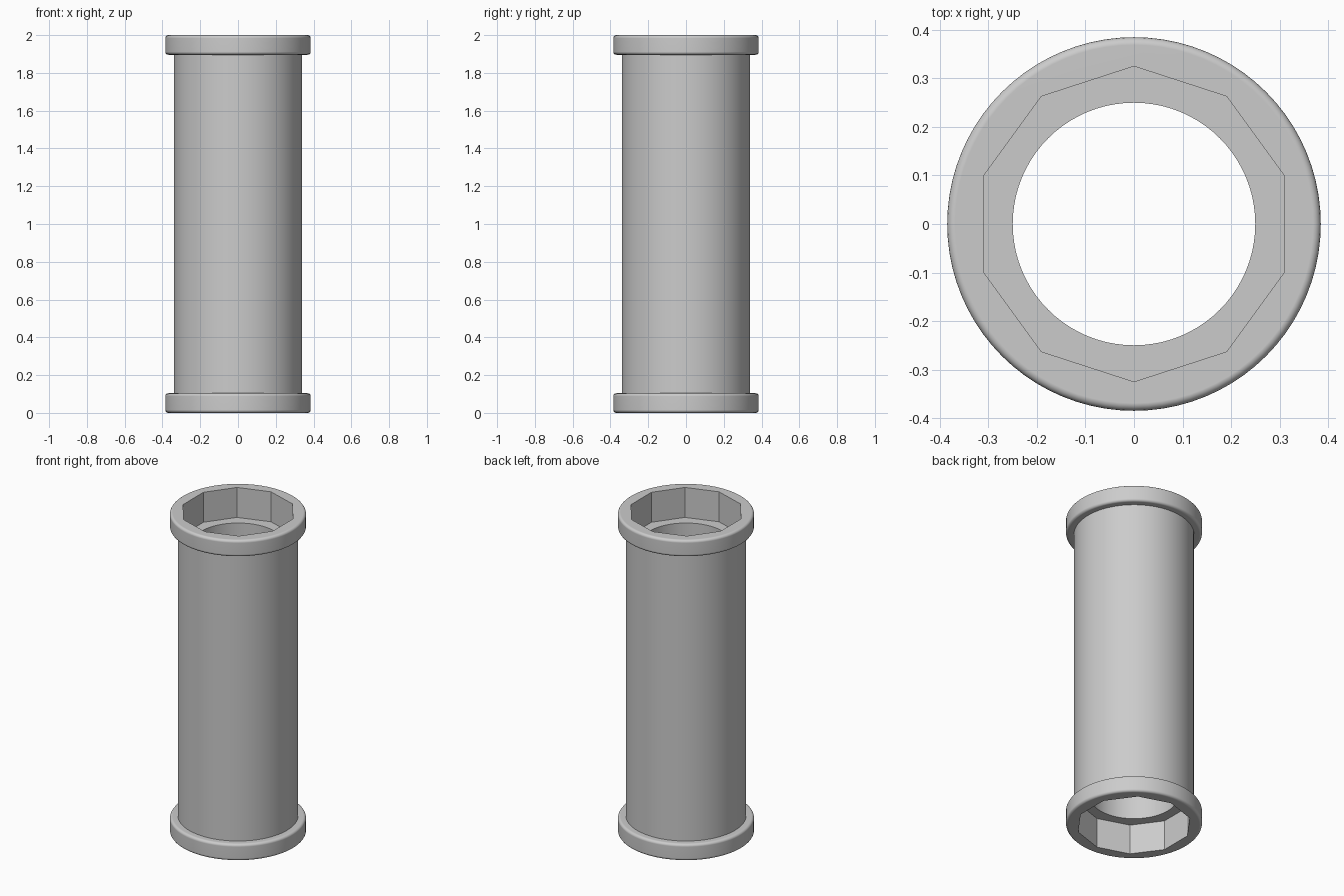
import bpy, bmesh, math

if "Cube" in bpy.data.objects:
    bpy.data.objects.remove(bpy.data.objects["Cube"])

SEGS = 80
FLANGE_R, BODY_R, BORE_R, SOCKET_R = 0.385, 0.34, 0.25, 0.325
FLANGE_H, SOCKET_DEPTH, HEIGHT, ROUND = 0.104, 0.187, 2.0, 0.016


def rounded_rim(z0, z1):
    """Profile points of one flange edge with rounded corners, bottom to top."""
    pts = []
    for cz, start in ((z0 + ROUND, -90), (z1 - ROUND, 0)):
        for i in range(5):
            a = math.radians(start + 22.5 * i)
            pts.append((FLANGE_R - ROUND + ROUND * math.cos(a), cz + ROUND * math.sin(a)))
    return pts


def lathe(name, profile):
    """Closed solid of revolution around z, capped at both ends."""
    bm = bmesh.new()
    rings = [[bm.verts.new((r * math.cos(2 * math.pi * k / SEGS),
                            r * math.sin(2 * math.pi * k / SEGS), z))
              for k in range(SEGS)] for r, z in profile]
    for lo, hi in zip(rings, rings[1:]):
        for k in range(SEGS):
            n = (k + 1) % SEGS
            bm.faces.new((lo[k], lo[n], hi[n], hi[k]))
    bm.faces.new(rings[0][::-1])
    bm.faces.new(rings[-1])
    mesh = bpy.data.meshes.new(name)
    bm.to_mesh(mesh)
    bm.free()
    ob = bpy.data.objects.new(name, mesh)
    bpy.context.collection.objects.link(ob)
    return ob


def cut(target, sides, radius, z0, z1):
    """Subtract an upright prism with a corner on the y axis, then remove the cutter."""
    bpy.ops.mesh.primitive_cylinder_add(vertices=sides, radius=radius, depth=z1 - z0,
                                        location=(0, 0, (z0 + z1) / 2))
    cutter = bpy.context.object
    cutter.name = "cutter"
    cutter.hide_render = True
    bpy.ops.object.select_all(action='DESELECT')
    target.select_set(True)
    bpy.context.view_layer.objects.active = target
    mod = target.modifiers.new("cut", 'BOOLEAN')
    mod.operation, mod.solver, mod.object = 'DIFFERENCE', 'EXACT', cutter
    bpy.ops.object.modifier_apply(modifier=mod.name)
    bpy.data.objects.remove(cutter, do_unlink=True)


# Outer shell: bottom flange, straight body, top flange
profile = (rounded_rim(0, FLANGE_H)
           + [(BODY_R, FLANGE_H), (BODY_R, HEIGHT - FLANGE_H)]
           + rounded_rim(HEIGHT - FLANGE_H, HEIGHT))
tube = lathe("flanged_tube", profile)

# Through bore and a ten-sided socket at each end
cut(tube, SEGS, BORE_R, -0.2, HEIGHT + 0.2)
cut(tube, 10, SOCKET_R, -0.2, SOCKET_DEPTH)
cut(tube, 10, SOCKET_R, HEIGHT - SOCKET_DEPTH, HEIGHT + 0.2)

# Smooth round surfaces, crisp socket facets and flat ends
bpy.ops.object.shade_smooth_by_angle(angle=math.radians(30))
weighted = tube.modifiers.new("flat_ends", 'WEIGHTED_NORMAL')
weighted.keep_sharp = True
